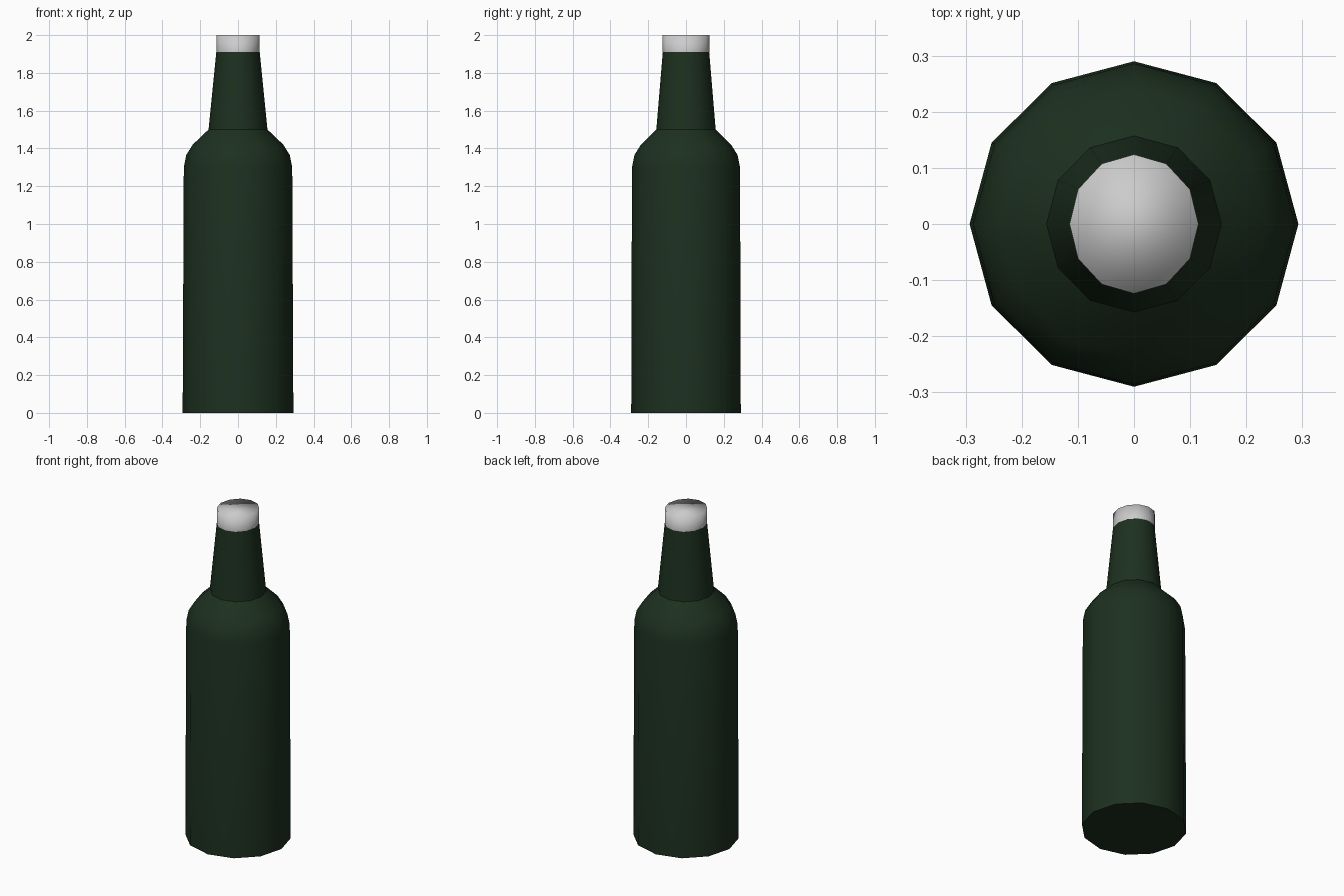
import bpy, bmesh, math

if "Cube" in bpy.data.objects:
    bpy.data.objects.remove(bpy.data.objects["Cube"])

SIDES = 12


def material(name, color):
    m = bpy.data.materials.new(name)
    m.diffuse_color = color
    m.use_nodes = True
    m.node_tree.nodes["Principled BSDF"].inputs["Base Color"].default_value = m.diffuse_color
    return m


def lathe(name, profile, mat, bottom=True, top=True, smooth_angle=35):
    """Stack of 12-sided rings given as (radius x, radius y, z)."""
    bm = bmesh.new()
    rings = []
    for rx, ry, z in profile:
        rings.append([bm.verts.new((rx * math.cos(2 * math.pi * i / SIDES),
                                    ry * math.sin(2 * math.pi * i / SIDES), z))
                      for i in range(SIDES)])
    for a, b in zip(rings, rings[1:]):
        for i in range(SIDES):
            j = (i + 1) % SIDES
            bm.faces.new((a[i], a[j], b[j], b[i]))
    if bottom:
        bm.faces.new(rings[0][::-1])
    if top:
        bm.faces.new(rings[-1])
    mesh = bpy.data.meshes.new(name)
    bm.to_mesh(mesh)
    bm.free()
    obj = bpy.data.objects.new(name, mesh)
    bpy.context.collection.objects.link(obj)
    if mat:
        mesh.materials.append(mat)
    bpy.ops.object.select_all(action='DESELECT')
    obj.select_set(True)
    bpy.context.view_layer.objects.active = obj
    bpy.ops.object.shade_smooth_by_angle(angle=math.radians(smooth_angle))
    return obj


glass = material("dark_green_glass", (0.012, 0.03, 0.014, 1))

# body, shoulder and neck
lathe("bottle", [
    (0.293, 0.290, 0.0),
    (0.287, 0.286, 1.30),
    (0.274, 0.273, 1.365),
    (0.240, 0.239, 1.42),
    (0.156, 0.157, 1.50),
    (0.115, 0.123, 1.91),
], glass, top=False)

# cap, shaded smoothly over its rim
lathe("cap", [
    (0.115, 0.124, 1.91),
    (0.115, 0.124, 2.0),
], None, bottom=False, smooth_angle=120)
